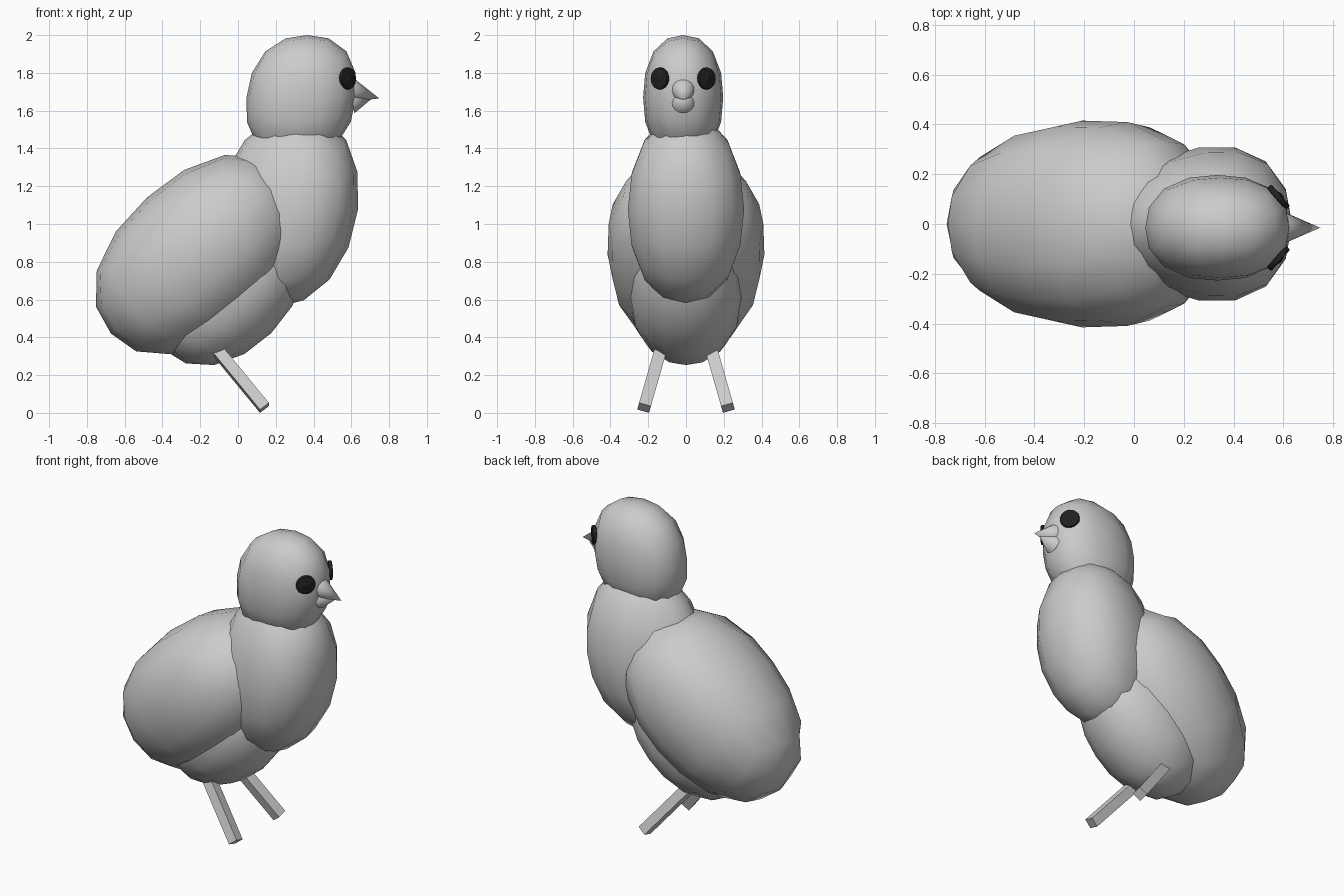
import bpy, bmesh
from math import radians, tan, pi
from mathutils import Matrix, Vector

if "Cube" in bpy.data.objects:
    bpy.data.objects.remove(bpy.data.objects["Cube"])

MID = -0.015   # the head sits slightly off the centre line


def finish(name, bm, smooth=None, mat=None):
    bmesh.ops.recalc_face_normals(bm, faces=bm.faces[:])
    me = bpy.data.meshes.new(name)
    bm.to_mesh(me)
    bm.free()
    ob = bpy.data.objects.new(name, me)
    bpy.context.collection.objects.link(ob)
    if mat:
        me.materials.append(mat)
    if smooth:
        bpy.context.view_layer.objects.active = ob
        ob.select_set(True)
        bpy.ops.object.shade_smooth_by_angle(angle=radians(smooth))
        ob.select_set(False)
    return ob


def blob(name, centre, radii, tilt=0, lean=0, taper=0, power=2.1):
    """Rounded cube-sphere; tilt raises the +x end, lean shears x with height."""
    bm = bmesh.new()
    bmesh.ops.create_cube(bm, size=2)
    bmesh.ops.subdivide_edges(bm, edges=bm.edges[:], cuts=3, use_grid_fill=True)
    rot = Matrix.Rotation(-radians(tilt), 3, 'Y')
    for v in bm.verts:
        d = Vector([tan(c * pi / 4) for c in v.co])
        d /= sum(abs(c) ** power for c in d) ** (1 / power)
        p = Vector((d.x * radii[0], d.y * radii[1] * (1 + taper * d.x), d.z * radii[2]))
        p.x += lean * p.z
        v.co = rot @ p + Vector(centre)
    return finish(name, bm, 60)


# body masses
blob("head", (0.335, MID, 1.67), (0.29, 0.212, 0.33), lean=0.1, power=2.3)
blob("chest", (0.26, 0, 1.075), (0.375, 0.307, 0.515), lean=0.12, taper=0.2, power=2.08)
blob("back_and_wings", (-0.208, 0, 0.838), (0.625, 0.415, 0.408), tilt=42, taper=0.12, power=2.22)
blob("belly", (-0.06, 0, 0.66), (0.465, 0.305, 0.335), tilt=45)


# beak halves
def cone(name, base, tip, r):
    base, tip = Vector(base), Vector(tip)
    axis = tip - base
    bm = bmesh.new()
    bmesh.ops.create_cone(bm, cap_ends=True, segments=16, radius1=r, radius2=0,
                          depth=axis.length)
    m = Matrix.Translation((base + tip) / 2) @ axis.to_track_quat('Z', 'Y').to_matrix().to_4x4()
    bm.transform(m)
    finish(name, bm, 40)


cone("upper_beak", (0.605, MID, 1.705), (0.748, MID, 1.665), 0.062)
cone("lower_beak", (0.605, MID, 1.645), (0.71, MID, 1.665), 0.06)

# eyes and legs, one per side
dark = bpy.data.materials.new("dark_eye")
dark.diffuse_color = (0.015, 0.015, 0.015, 1)
dark.use_nodes = True
dark.node_tree.nodes["Principled BSDF"].inputs["Base Color"].default_value = dark.diffuse_color
for side, s in (("left", 1), ("right", -1)):
    # rimmed disc with a domed pupil
    normal = Vector((0.75, 0.66 * s, 0))
    place = (Matrix.Translation((0.58, MID + 0.123 * s, 1.77))
             @ normal.to_track_quat('Z', 'Y').to_matrix().to_4x4())
    bm = bmesh.new()
    bmesh.ops.create_cone(bm, cap_ends=True, segments=24, radius1=0.058, radius2=0.058, depth=0.024)
    bmesh.ops.bevel(bm, geom=bm.edges[:], offset=0.006, segments=2, affect='EDGES', profile=0.5)
    bm.transform(place)
    finish(side + "_eye", bm, 40, dark)
    bm = bmesh.new()
    bmesh.ops.create_uvsphere(bm, u_segments=16, v_segments=8, radius=1)
    bm.transform(place @ Matrix.Diagonal((0.03, 0.03, 0.018, 1)))
    finish(side + "_pupil", bm, 60, dark)

    # square stick leg, splayed outwards and forwards
    top, foot = Vector((-0.125, 0.13 * s, 0.36)), Vector((0.14, 0.222 * s, 0.038))
    axis = foot - top
    yv = Vector((0, axis.z, -axis.y)).normalized()
    xv = yv.cross(axis).normalized()
    bm = bmesh.new()
    bmesh.ops.create_cube(bm, size=1)
    basis = Matrix((xv * 0.06, yv * 0.065, axis)).transposed().to_4x4()
    bm.transform(Matrix.Translation((top + foot) / 2) @ basis)
    low = min(v.co.z for v in bm.verts)
    bm.transform(Matrix.Translation((0, 0, -low)))
    finish(side + "_leg", bm)
